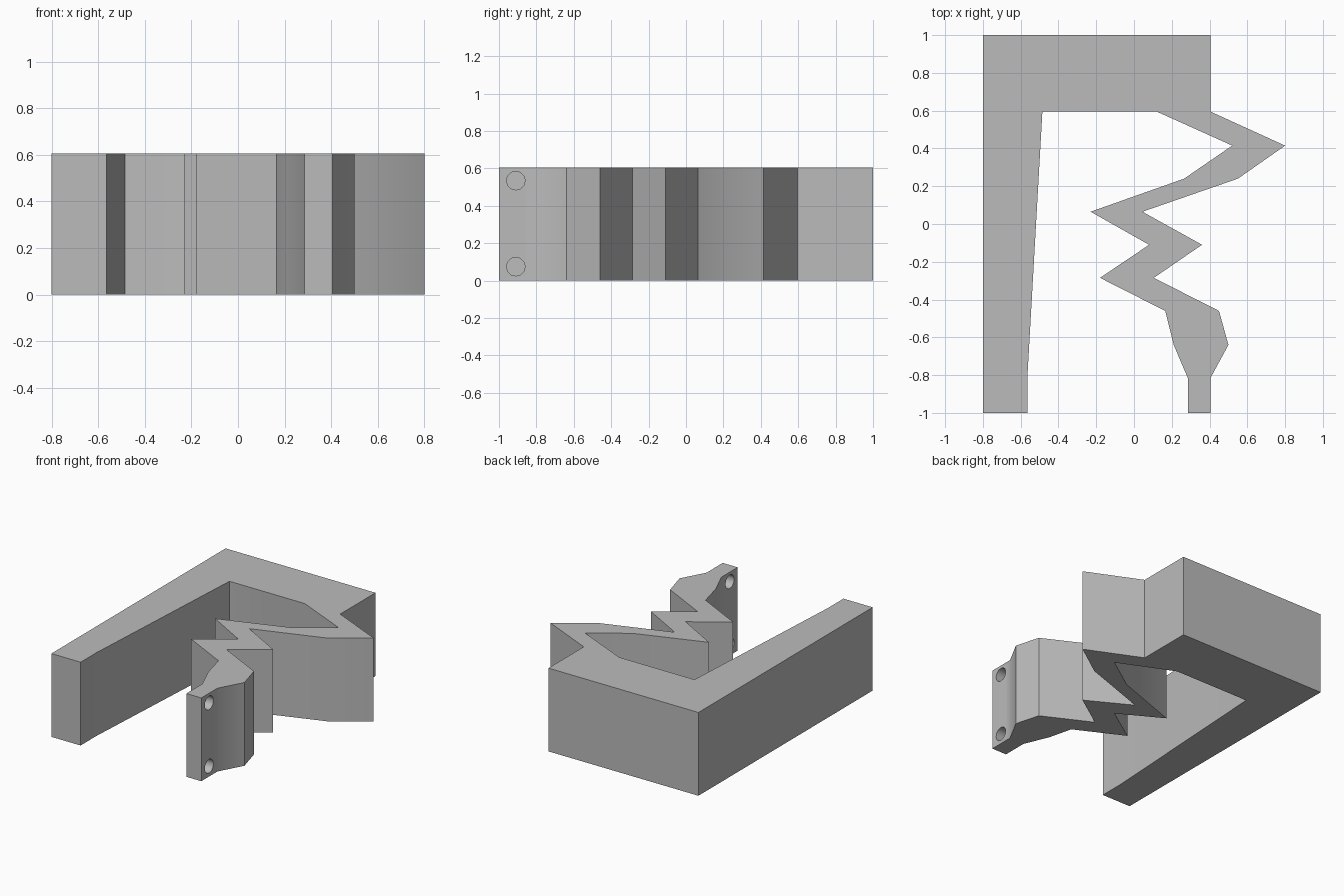
import bpy
import bmesh
import math

cube = bpy.data.objects.get("Cube")
if cube:
    bpy.data.objects.remove(cube, do_unlink=True)

HEIGHT = 0.605

# One flat grey for the whole clip
grey = bpy.data.materials.new("plain grey")
grey.use_nodes = True
colour = (0.5, 0.5, 0.5, 1)
grey.diffuse_color = colour
grey.node_tree.nodes["Principled BSDF"].inputs["Base Color"].default_value = colour

# Outline pieces, running counterclockwise
arm_inner = [(-0.8, -1), (-0.565, -1), (-0.565, -0.82), (-0.485, 0.595)]
spring_inner = [(0.12, 0.595), (0.52, 0.415), (0.265, 0.24), (-0.23, 0.065),
                (0.08, -0.11), (-0.18, -0.285), (0.165, -0.46), (0.21, -0.64),
                (0.285, -0.815), (0.285, -1)]
spring_outer = [(0.405, -1), (0.405, -0.815), (0.5, -0.64), (0.45, -0.46),
                (0.105, -0.285), (0.36, -0.11), (0.045, 0.065), (0.55, 0.24),
                (0.8, 0.415), (0.405, 0.595)]
back_bar = [(0.405, 1), (-0.8, 1)]


def extrude_outline(name, points, height):
    bm = bmesh.new()
    face = bm.faces.new([bm.verts.new((x, y, 0)) for x, y in points])
    top = bmesh.ops.extrude_face_region(bm, geom=[face])["geom"]
    verts = [v for v in top if isinstance(v, bmesh.types.BMVert)]
    bmesh.ops.translate(bm, verts=verts, vec=(0, 0, height))
    bmesh.ops.recalc_face_normals(bm, faces=bm.faces)
    mesh = bpy.data.meshes.new(name)
    bm.to_mesh(mesh)
    bm.free()
    mesh.materials.append(grey)
    obj = bpy.data.objects.new(name, mesh)
    bpy.context.collection.objects.link(obj)
    return obj


# Frame and zigzag spring in one piece
clip = extrude_outline("zigzag_spring_clip",
                       arm_inner + spring_inner + spring_outer + back_bar, HEIGHT)

# Two screw holes through the end tab
for z in (0.075, HEIGHT - 0.07):
    bpy.ops.mesh.primitive_cylinder_add(vertices=12, radius=0.05, depth=0.3,
                                        location=(0.345, -0.91, z),
                                        rotation=(0, math.pi / 2, 0))
    cutter = bpy.context.object
    cutter.name = "screw_hole_cutter"
    cutter.hide_render = True
    cutter.data.materials.append(grey)
    cut = clip.modifiers.new("screw hole", "BOOLEAN")
    cut.operation = "DIFFERENCE"
    cut.solver = "EXACT"
    cut.object = cutter
    bpy.ops.object.select_all(action="DESELECT")
    clip.select_set(True)
    bpy.context.view_layer.objects.active = clip
    bpy.ops.object.modifier_apply(modifier=cut.name)
    bpy.data.objects.remove(cutter, do_unlink=True)

bpy.ops.object.shade_smooth_by_angle(angle=math.radians(31))
